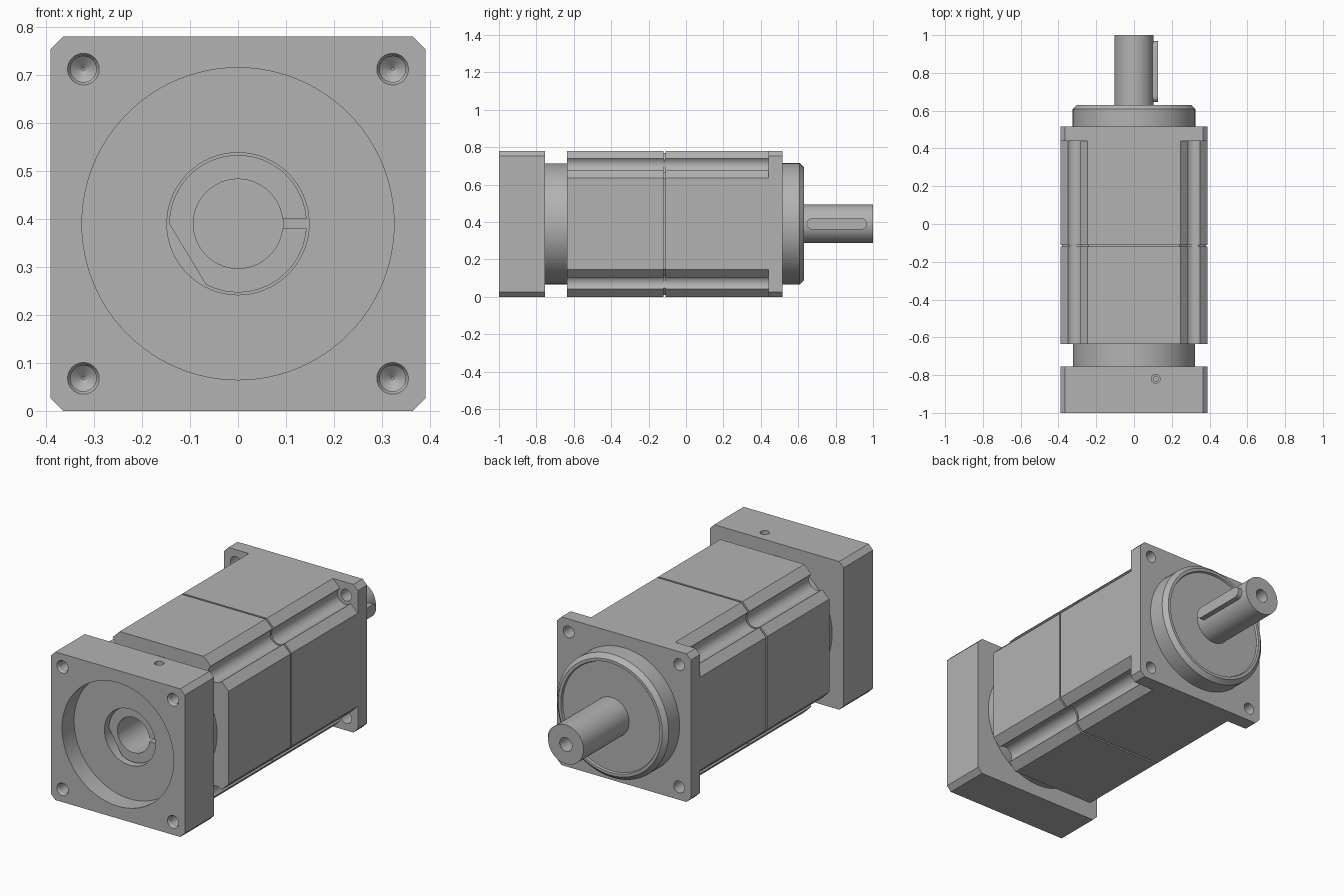
import bpy, bmesh
from math import sin, cos, radians

cube = bpy.data.objects.get("Cube")
if cube:
    bpy.data.objects.remove(cube, do_unlink=True)

steel = bpy.data.materials.new("machined_grey")
steel.use_nodes = True
GREY = (0.45, 0.45, 0.45, 1)
steel.diffuse_color = GREY
steel.node_tree.nodes["Principled BSDF"].inputs["Base Color"].default_value = GREY

H = 0.39      # half width of the square housing, and height of the axis
BOLT = 0.322  # bolt hole offset from the axis


# Axis mappings: section coordinates a, b and length h into the model
def along_y(a, b, h):
    return (a, h, b + H)


def along_x(a, b, h):
    return (h, a, b + H)


def arc(radius, start, end, steps, cx=0, cy=0):
    angles = [radians(start + (end - start) * i / steps) for i in range(steps + 1)]
    return [(cx + radius * cos(t), cy + radius * sin(t)) for t in angles]


def loft(name, sections, place=along_y):
    """Skin a list of (outline, position) sections and cap both ends."""
    bm = bmesh.new()
    rings = [[bm.verts.new(place(a, b, h)) for a, b in pts] for pts, h in sections]
    for lower, upper in zip(rings, rings[1:]):
        for i in range(len(lower)):
            bm.faces.new((lower[i - 1], lower[i], upper[i], upper[i - 1]))
    bm.faces.new(rings[0])
    bm.faces.new(rings[-1])
    bmesh.ops.recalc_face_normals(bm, faces=bm.faces)
    mesh = bpy.data.meshes.new(name)
    bm.to_mesh(mesh)
    bm.free()
    obj = bpy.data.objects.new(name, mesh)
    bpy.context.collection.objects.link(obj)
    mesh.materials.append(steel)
    return obj


def turned(name, profile, place=along_y, sides=64, cx=0, cy=0):
    """Round part from (radius, position) pairs."""
    return loft(name, [(arc(r, 0, 360, sides, cx, cy)[:-1], h) for r, h in profile], place)


def cut(obj, cutters):
    bpy.context.view_layer.objects.active = obj
    for cutter in cutters:
        mod = obj.modifiers.new("cut", 'BOOLEAN')
        mod.operation, mod.solver, mod.object = 'DIFFERENCE', 'EXACT', cutter
        bpy.ops.object.modifier_apply(modifier=mod.name)
        bpy.data.objects.remove(cutter, do_unlink=True)


def corner_holes(profile):
    return [turned("hole_cutter", profile, sides=32, cx=sx * BOLT, cy=sz * BOLT)
            for sx in (-1, 1) for sz in (-1, 1)]


def four_corners(corner):
    """Repeat a first-quadrant corner outline by quarter turns."""
    pts = []
    for _ in range(4):
        pts += corner
        corner = [(-b, a) for a, b in corner]
    return pts


plate = four_corners([(H, H - 0.026), (H - 0.026, H)])


# Housing section: chamfered corners with a round bolt groove
def housing(inset=0):
    side, edge = H - inset, 0.245 - inset * 0.4
    centre = (side + edge) / 2
    groove = arc(0.045, 315, 135, 16, centre, centre)
    return four_corners([(side, edge)] + groove + [(edge, side)])


# Input flange with stepped recess, blind corner holes and clamp access hole
flange = loft("input_flange", [(plate, -1), (plate, -0.755)])
cut(flange, [turned("recess_cutter", [(0.325, -1.1), (0.325, -0.9)], sides=96),
             turned("pocket_cutter", [(0.148, -0.95), (0.148, -0.81)]),
             turned("bore_cutter", [(0.095, -0.85), (0.095, -0.7)])])
cut(flange, corner_holes([(0.033, -1.05), (0.033, -1), (0.027, -0.99),
                          (0.027, -0.87), (0.003, -0.85)]))
cut(flange, [turned("access_cutter", [(0.023, 0.45), (0.023, 0.32)], sides=24, cx=0.115,
                    cy=-0.82, place=lambda a, b, h: (a, b, h + H))])
turned("clamp_screw", [(0.015, 0.3), (0.015, 0.37)], sides=24, cx=0.115,
       cy=-0.82, place=lambda a, b, h: (a, b, h + H))

# Split clamp collar with a flat on one side
collar_outline = (arc(0.143, 4, 180, 40) + arc(0.143, 242, 356, 26)
                  + arc(0.093, 354, 6, 60))
loft("clamp_collar", [(collar_outline, -0.87), (collar_outline, -0.8)])

# Neck between flange and housing
neck = turned("neck", [(0.323, -0.756), (0.323, -0.634)], sides=96)
cut(neck, [turned("bore_cutter", [(0.095, -0.8), (0.095, -0.6)])])

# Two housing halves with a shallow seam between them
front_housing = loft("front_housing", [(housing(), -0.635), (housing(), -0.12)])
cut(front_housing, [turned("bore_cutter", [(0.095, -0.7), (0.095, -0.5)])])
loft("housing_seam", [(housing(0.01), -0.121), (housing(0.01), -0.109)])
loft("rear_housing", [(housing(), -0.11), (housing(), 0.441)])

# Output flange with through holes
output = loft("output_flange", [(plate, 0.44), (plate, 0.517)])
cut(output, corner_holes([(0.031, 0.4), (0.031, 0.6)]))

# Output pilot with bevelled rim and sunk face
turned("output_pilot", [(0.325, 0.515), (0.325, 0.608), (0.303, 0.63),
                        (0.288, 0.63), (0.284, 0.62)], sides=96)

# Output shaft with centre hole
shaft = turned("output_shaft", [(0.103, 0.6), (0.103, 1)])
cut(shaft, [turned("centre_cutter", [(0.003, 0.86), (0.036, 0.89), (0.036, 1.05)], sides=32)])

# Shaft key with rounded ends
key = arc(0.03, 90, 270, 12, 0.675) + arc(0.03, -90, 90, 12, 0.938)
loft("shaft_key", [(key, 0.06), (key, 0.127)], along_x)

# Smooth the round faces, keep machined edges crisp
bpy.ops.object.select_all(action='DESELECT')
for obj in bpy.context.collection.objects:
    if obj.type == 'MESH' and obj.data.materials and obj.data.materials[0] == steel:
        obj.select_set(True)
        bpy.context.view_layer.objects.active = obj
bpy.ops.object.shade_smooth_by_angle(angle=radians(25))
